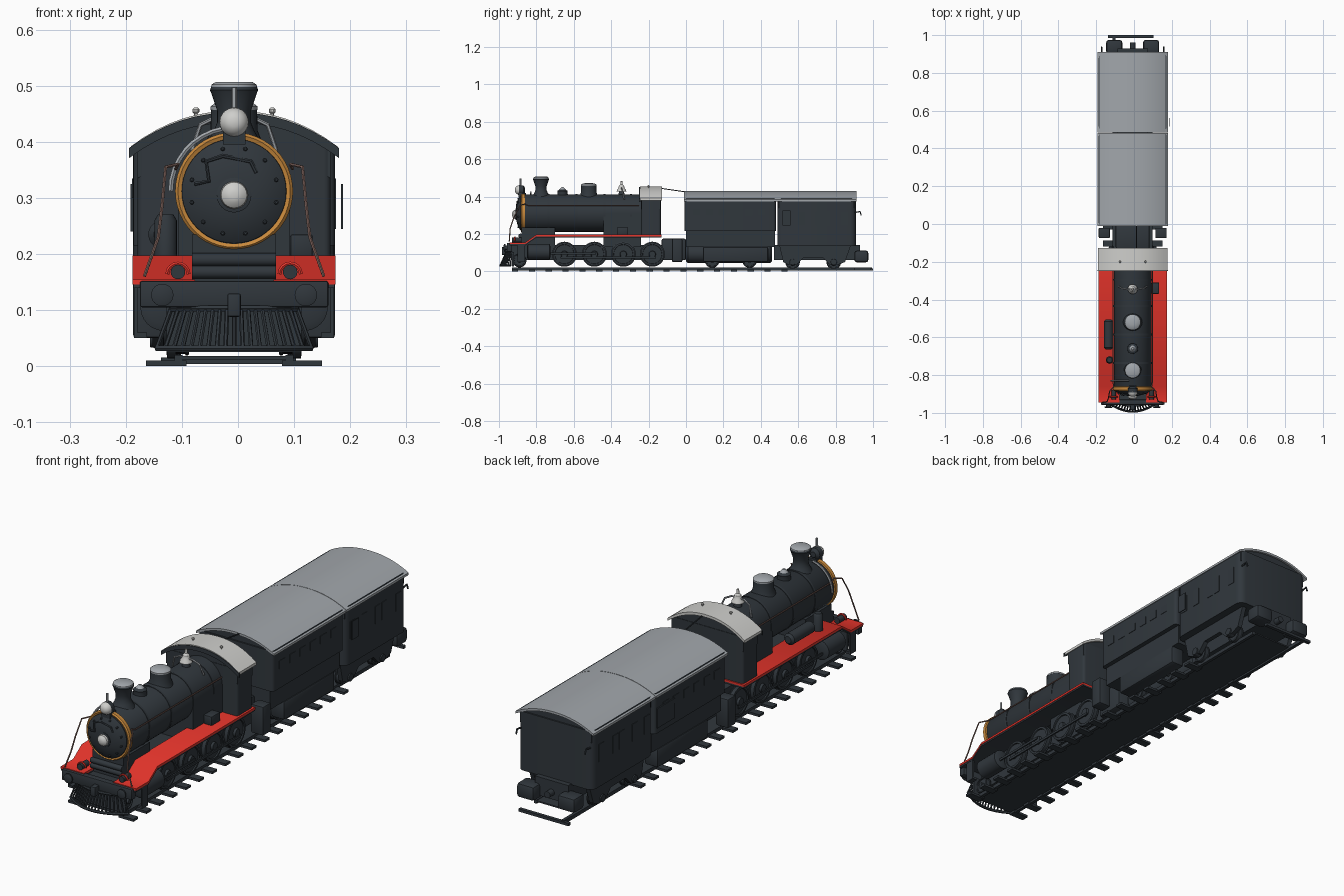
import bpy, bmesh, math
from mathutils import Vector

CX = -0.007  # train centre line

def material(name, r, g, b):
    m = bpy.data.materials.new(name)
    m.diffuse_color = (r, g, b, 1)
    return m

DARK = material("dark_iron", 0.030, 0.038, 0.046)
RED = material("red_paint", 0.82, 0.036, 0.025)
GOLD = material("brass", 0.58, 0.25, 0.045)
ROOF = material("grey_roof", 0.36, 0.385, 0.41)
PALE = material("pale_metal", 0.62, 0.62, 0.60)
COPPER = material("dull_copper", 0.22, 0.13, 0.11)

def finish(name, mesh, mat):
    mesh.materials.clear()
    mesh.materials.append(mat)
    mesh.shade_smooth()
    mesh.set_sharp_from_angle(angle=math.radians(35))
    ob = bpy.data.objects.new(name, mesh)
    ob.location.x = CX
    bpy.context.collection.objects.link(ob)
    return ob

def from_bm(name, bm, mat):
    bmesh.ops.recalc_face_normals(bm, faces=bm.faces)
    me = bpy.data.meshes.new(name)
    bm.to_mesh(me)
    bm.free()
    return finish(name, me, mat)

def box(name, x, y, z, mat=DARK, bevel=0.0, upright_only=False):
    """Box from (min, max) pairs, optionally rounded."""
    bm = bmesh.new()
    bmesh.ops.create_cube(bm, size=1)
    for v in bm.verts:
        v.co = [r[0] + (c + 0.5) * (r[1] - r[0]) for c, r in zip(v.co, (x, y, z))]
    if bevel:
        es = [e for e in bm.edges if not upright_only or
              abs(e.verts[0].co.z - e.verts[1].co.z) > 1e-4]
        bmesh.ops.bevel(bm, geom=es, offset=bevel, segments=4 if upright_only else 2,
                        profile=0.5, affect='EDGES')
    return from_bm(name, bm, mat)

def prism(name, pts, a, b, axis, mat=DARK):
    """Profile extruded along x (points y,z) or y (points x,z)."""
    bm = bmesh.new()
    put = (lambda p, h: (h, p[0], p[1])) if axis == 'x' else (lambda p, h: (p[0], h, p[1]))
    A = [bm.verts.new(put(p, a)) for p in pts]
    B = [bm.verts.new(put(p, b)) for p in pts]
    bm.faces.new(A)
    bm.faces.new(B)
    for i in range(len(pts)):
        j = (i + 1) % len(pts)
        bm.faces.new((A[i], A[j], B[j], B[i]))
    return from_bm(name, bm, mat)

def lathe(name, prof, loc, axis='z', mat=DARK, n=32):
    """Profile of (radius, height) turned around an axis through loc, capped."""
    bm = bmesh.new()
    rings = []
    for r, h in prof:
        ring = []
        for i in range(n):
            c, s = r * math.cos(math.tau * i / n), r * math.sin(math.tau * i / n)
            co = {'z': (c, s, h), 'y': (c, h, s), 'x': (h, c, s)}[axis]
            ring.append(bm.verts.new(Vector(co) + Vector(loc)))
        rings.append(ring)
    for a, b in zip(rings, rings[1:]):
        for i in range(n):
            j = (i + 1) % n
            bm.faces.new((a[i], a[j], b[j], b[i]))
    bm.faces.new(rings[0])
    bm.faces.new(rings[-1])
    return from_bm(name, bm, mat)

def tube(name, pts, r, mat=DARK):
    cu = bpy.data.curves.new(name, 'CURVE')
    cu.dimensions = '3D'
    cu.bevel_depth, cu.bevel_resolution, cu.use_fill_caps = r, 1, True
    sp = cu.splines.new('POLY')
    sp.points.add(len(pts) - 1)
    for p, q in zip(sp.points, pts):
        p.co = (*q, 1)
    tmp = bpy.data.objects.new("tmp", cu)
    me = bpy.data.meshes.new_from_object(tmp)
    bpy.data.objects.remove(tmp)
    return finish(name, me, mat)

def arch(w, eave, top, thick, n=16):
    """Curved roof section."""
    up = [(w * (1 - 2 * i / n), top - (top - eave) * abs(1 - 2 * i / n) ** 2.2) for i in range(n + 1)]
    return up + [(x, z - thick) for x, z in reversed(up)]

def wheel(name, x, y, z, r, s):
    prof = [(1, 0), (1.08, 0.002), (1.08, 0.006), (1, 0.008), (1, 0.024), (0.84, 0.025),
            (0.82, 0.02), (0.3, 0.02), (0.26, 0.03)]
    lathe(name, [(r * k, s * h) for k, h in prof], (x * s, y, z), 'x', DARK, 28)

def pair(s, a, b):
    return tuple(sorted((s * a, s * b)))

BZ = 0.312  # boiler axis height
# Boiler, smokebox front and bands
lathe("boiler", [(0.094, -0.875), (0.1, -0.865), (0.1, -0.24)], (0, 0, BZ), 'y', DARK, 48)
lathe("smokebox_ring", [(0.09, -0.878), (0.1, -0.883), (0.105, -0.878), (0.105, -0.862), (0.1, -0.86)],
      (0, 0, BZ), 'y', GOLD, 48)
lathe("smokebox_door", [(0.094, -0.87), (0.093, -0.885), (0.075, -0.897), (0.045, -0.906), (0.025, -0.908)],
      (0, 0, BZ), 'y', DARK, 48)
lathe("door_hub", [(0.031, -0.9), (0.031, -0.91), (0.024, -0.912)], (0, 0, 0.305), 'y', DARK, 24)
lathe("door_knob", [(0.025, -0.91), (0.023, -0.92), (0.014, -0.928), (0.005, -0.93)], (0, 0, 0.305), 'y', PALE, 24)
for i in range(12):
    a = math.tau * (i + 0.5) / 12
    lathe("door_bolt", [(0.004, -0.885), (0.004, -0.9), (0.002, -0.902)],
          (0.078 * math.cos(a), 0, BZ + 0.078 * math.sin(a)), 'y', DARK, 8)
tube("door_strap", [(-0.07, -0.9, 0.325), (-0.045, -0.907, 0.33), (-0.05, -0.903, 0.365),
                    (-0.02, -0.902, 0.375), (0.03, -0.903, 0.365), (0.04, -0.904, 0.345)], 0.004)
for y in (-0.74, -0.59, -0.44, -0.3):
    lathe("boiler_band", [(0.1, y), (0.102, y), (0.102, y + 0.01), (0.1, y + 0.01)], (0, 0, BZ), 'y', DARK, 48)
box("firebox", (-0.1, 0.1), (-0.44, -0.24), (0.13, BZ))
box("smokebox_saddle", (-0.075, 0.075), (-0.88, -0.7), (0.1, 0.235))
for z in (0.168, 0.19):
    lathe("saddle_pipe", [(0.012, -0.075), (0.012, 0.075)], (0, -0.885, z), 'x', DARK, 12)

# Chimney, domes, bell, headlight
lathe("chimney", [(0.05, 0.395), (0.036, 0.42), (0.03, 0.435), (0.03, 0.455), (0.041, 0.488),
                  (0.043, 0.492), (0.041, 0.498)], (0, -0.775, 0))
lathe("chimney_cap", [(0.041, 0.497), (0.04, 0.502), (0.032, 0.507)], (0, -0.775, 0), 'z', ROOF)
lathe("sand_dome", [(0.03, 0.4), (0.026, 0.425), (0.028, 0.43), (0.016, 0.438)], (0, -0.66, 0), 'z', DARK, 16)
lathe("sand_dome_cap", [(0.017, 0.437), (0.014, 0.441), (0.006, 0.45)], (0, -0.66, 0), 'z', ROOF, 16)
lathe("steam_dome", [(0.052, 0.395), (0.042, 0.42), (0.041, 0.458)], (0, -0.52, 0))
lathe("steam_dome_cap", [(0.042, 0.457), (0.042, 0.463), (0.034, 0.469), (0.015, 0.473)], (0, -0.52, 0), 'z', ROOF)
lathe("bell", [(0.026, 0.428), (0.024, 0.436), (0.016, 0.446), (0.014, 0.458), (0.006, 0.466), (0.005, 0.483)],
      (0, -0.345, 0), 'z', PALE, 20)
lathe("bell_base", [(0.02, 0.4), (0.012, 0.43)], (0, -0.345, 0), 'z', DARK, 16)
tube("bell_yoke", [(-0.075, -0.33, 0.385), (-0.06, -0.34, 0.43), (-0.03, -0.345, 0.445), (0.03, -0.345, 0.445),
                   (0.06, -0.34, 0.43), (0.075, -0.33, 0.385)], 0.004, ROOF)
lathe("headlight", [(0.008, -0.914), (0.018, -0.909), (0.025, -0.898), (0.026, -0.892)], (0, 0, 0.435), 'y', PALE, 24)
lathe("headlight_case", [(0.026, -0.892), (0.025, -0.87), (0.012, -0.86)], (0, 0, 0.435), 'y', DARK, 24)
box("headlight_bracket", (-0.02, 0.02), (-0.895, -0.855), (0.395, 0.42))
tube("headlight_post", [(0, -0.885, 0.44), (0, -0.885, 0.497)], 0.005, ROOF)

# Side pipes, handrails, tanks
tube("curved_pipe", [(0.113 * math.cos(math.radians(a)), -0.83, BZ + 0.113 * math.sin(math.radians(a)))
                     for a in range(100, 190, 10)], 0.005, ROOF)
for s in (-1, 1):
    tube("boiler_handrail", [(s * 0.1, -0.86, 0.36), (s * 0.104, -0.84, 0.352), (s * 0.104, -0.25, 0.352)], 0.003, COPPER)
    tube("front_handrail", [(s * 0.1, -0.86, 0.36), (s * 0.122, -0.885, 0.355), (s * 0.128, -0.92, 0.29),
                            (s * 0.135, -0.94, 0.23), (s * 0.16, -0.945, 0.16)], 0.003, COPPER)
    tube("roof_whistle", [(s * 0.068, -0.2, 0.43), (s * 0.068, -0.2, 0.452)], 0.003, PALE)
    lathe("whistle_cap", [(0.003, 0.45), (0.006, 0.453), (0.006, 0.458), (0.003, 0.461)], (s * 0.068, -0.2, 0), 'z', PALE, 10)
lathe("air_tank", [(0.015, -0.665), (0.025, -0.655), (0.025, -0.515), (0.015, -0.505)], (-0.128, 0, 0.235), 'y', DARK, 20)
lathe("air_pump", [(0.02, 0.195), (0.02, 0.26), (0.014, 0.27)], (-0.122, -0.72, 0), 'z', DARK, 20)
box("tool_box", (0.1, 0.14), (-0.37, -0.31), (0.195, 0.235), DARK, 0.004)

# Red running boards with dark underside, front lamps, buffers
path = [(-0.945, 0.155), (-0.86, 0.155), (-0.8, 0.197), (-0.13, 0.197)]
def band(d0, d1): return [(y, z - d0) for y, z in path] + [(y, z - d1) for y, z in reversed(path)]
for s in (-1, 1):
    prism("running_board", band(0, 0.009), s * 0.07, s * 0.181, 'x', RED)
    prism("board_underside", band(0.009, 0.016), s * 0.07, s * 0.179, 'x', DARK)
    lathe("marker_lamp", [(0.013, -0.93), (0.013, -0.88)], (s * 0.1, 0, 0.168), 'y', DARK, 16)
    tube("lamp_hood", [(s * 0.1 + 0.019 * math.cos(math.pi * i / 8), -0.915, 0.164 + 0.019 * math.sin(math.pi * i / 8))
                       for i in range(9)], 0.004, RED)
    lathe("buffer", [(0.012, -0.955), (0.012, -0.965), (0.02, -0.966), (0.02, -0.972), (0.012, -0.975)],
          (s * 0.128, 0, 0.127), 'y', DARK, 24)
    box("front_step", pair(s, 0.155, 0.178), (-0.9, -0.86), (0.05, 0.06))
    box("front_step_plate", pair(s, 0.172, 0.178), (-0.9, -0.86), (0.05, 0.14))
box("buffer_beam", (-0.168, 0.168), (-0.957, -0.93), (0.105, 0.152), DARK, 0.004)
box("front_coupler", (-0.012, 0.012), (-0.985, -0.95), (0.088, 0.13), DARK, 0.004)

# Cowcatcher
def foot(t): return (0.138 * t, -0.993 + 0.055 * t * t, 0.032)
def head(t): return (0.112 * t, -0.962 + 0.03 * t * t, 0.103)
ts = [i / 9 for i in range(-9, 10)]
for t in ts:
    tube("cowcatcher_bar", [head(t), foot(t)], 0.004)
tube("cowcatcher_foot", [foot(t) for t in ts], 0.006)
tube("cowcatcher_head", [head(t) for t in ts], 0.006)
box("cowcatcher_back", (-0.12, 0.12), (-0.93, -0.92), (0.025, 0.105))

# Locomotive frame, cylinders, wheels and rods
box("loco_frame", (-0.07, 0.07), (-0.93, -0.12), (0.06, 0.14))
for s in (-1, 1):
    lathe("cylinder", [(0.03, -0.85), (0.042, -0.845), (0.042, -0.73), (0.03, -0.725)], (s * 0.125, 0, 0.105), 'y', DARK, 24)
    wheel("leading_wheel", 0.08, -0.89, 0.058, 0.034, s)
    for y in (-0.65, -0.49, -0.335, -0.18):
        wheel("driving_wheel", 0.102, y, 0.092, 0.062, s)
    box("side_rod", pair(s, 0.13, 0.136), (-0.67, -0.16), (0.07, 0.08))
    box("main_rod", pair(s, 0.137, 0.142), (-0.73, -0.48), (0.09, 0.1))

# Cab
box("cab", (-0.172, 0.172), (-0.24, -0.135), (0.19, 0.4), DARK, 0.012, True)
prism("cab_end", arch(0.172, 0.395, 0.445, 0.06), -0.238, -0.137, 'y')
prism("cab_roof", arch(0.184, 0.392, 0.455, 0.012), -0.247, -0.127, 'y', PALE)
prism("cab_roof_rim", arch(0.187, 0.389, 0.452, 0.018), -0.25, -0.244, 'y', DARK)
tube("cab_cord", [(0.02, -0.14, 0.445), (0.02, 0.0, 0.425)], 0.003, DARK)

# Gangway between cab and first car
box("gangway", (-0.09, 0.09), (-0.13, 0.0), (0.06, 0.175), DARK, 0.008)
for s in (-1, 1):
    box("gangway_step", pair(s, 0.12, 0.18), (-0.075, -0.02), (0.05, 0.175), DARK, 0.006)

# Two cars
for name, y0, y1, z0, h in (("first_car", -0.008, 0.48, 0.215, 0.015), ("second_car", 0.488, 0.908, 0.135, 0.03)):
    box(name + "_body", (-0.18, 0.18), (y0, y1), (z0, 0.39), DARK, h, True)
    prism(name + "_roof_end", arch(0.172, 0.388, 0.424, 0.05), y0 + 0.006, y1 - 0.006, 'y', DARK)
    prism(name + "_roof", arch(0.187, 0.384, 0.43, 0.01), y0 - 0.003, y1 + 0.003, 'y', ROOF)
for s in (-1, 1):
    for i in range(6):
        box("first_car_window", pair(s, 0.178, 0.182), (0.035 + i * 0.07, 0.075 + i * 0.07), (0.3, 0.335))
    for y in (0.52, 0.6, 0.69, 0.735, 0.83):
        box("second_car_window", pair(s, 0.178, 0.182), (y, y + 0.035), (0.245, 0.32))
    # Running gear under the cars
    box("first_car_box", pair(s, 0.1, 0.165), (0.09, 0.44), (0.05, 0.132), DARK, 0.01)
    for y in (0.14, 0.34):
        wheel("first_car_wheel", 0.08, y, 0.058, 0.036, s)
    for y in (0.57, 0.79):
        wheel("second_car_wheel", 0.095, y, 0.05, 0.036, s)
        lathe("axle_box", [(0.02, 0.125 * s), (0.016, 0.15 * s)], (0, y, 0.05), 'x', DARK, 16)
    prism("second_car_frame", [(0.5, 0.135), (0.52, 0.05), (0.55, 0.035), (0.59, 0.035), (0.63, 0.075), (0.73, 0.075),
                               (0.77, 0.035), (0.81, 0.035), (0.85, 0.05), (0.88, 0.135)], s * 0.125, s * 0.145, 'x')
    box("rear_buffer_box", pair(s, 0.055, 0.14), (0.9, 0.975), (0.048, 0.112), DARK, 0.014)
    tube("rear_hook", [(s * 0.165, 0.9, 0.315), (s * 0.165, 0.93, 0.32), (s * 0.165, 0.937, 0.3)], 0.004)
box("first_car_chassis", (-0.16, 0.16), (0.0, 0.475), (0.13, 0.22))
lathe("first_car_tank", [(0.04, 0.0), (0.05, 0.01), (0.05, 0.45), (0.04, 0.46)], (0, 0, 0.095), 'y', DARK, 24)
box("second_car_underframe", (-0.08, 0.08), (0.47, 0.93), (0.06, 0.14))
box("door_plate", (0.191, 0.194), (0.515, 0.56), (0.245, 0.325))
box("left_door_plate", (-0.185, -0.18), (0.35, 0.47), (0.24, 0.325))
lathe("rear_coupler", [(0.014, 0.93), (0.014, 0.96)], (0, 0, 0.09), 'y', DARK, 16)

# Track
for s in (-1, 1):
    box("rail", pair(s, 0.092, 0.106), (-0.93, 0.995 if s < 0 else 0.9), (0.004, 0.02))
    for i in range(17):
        y = -0.93 + i * 0.09
        box("sleeper", pair(s, 0.085, 0.157), (y, y + 0.033), (0, 0.01))
box("track_bed", (-0.095, 0.095), (-0.93, 0.9), (0.012, 0.018))
box("end_sleeper", (-0.13, 0.11), (0.985, 1.0), (0.004, 0.016))
